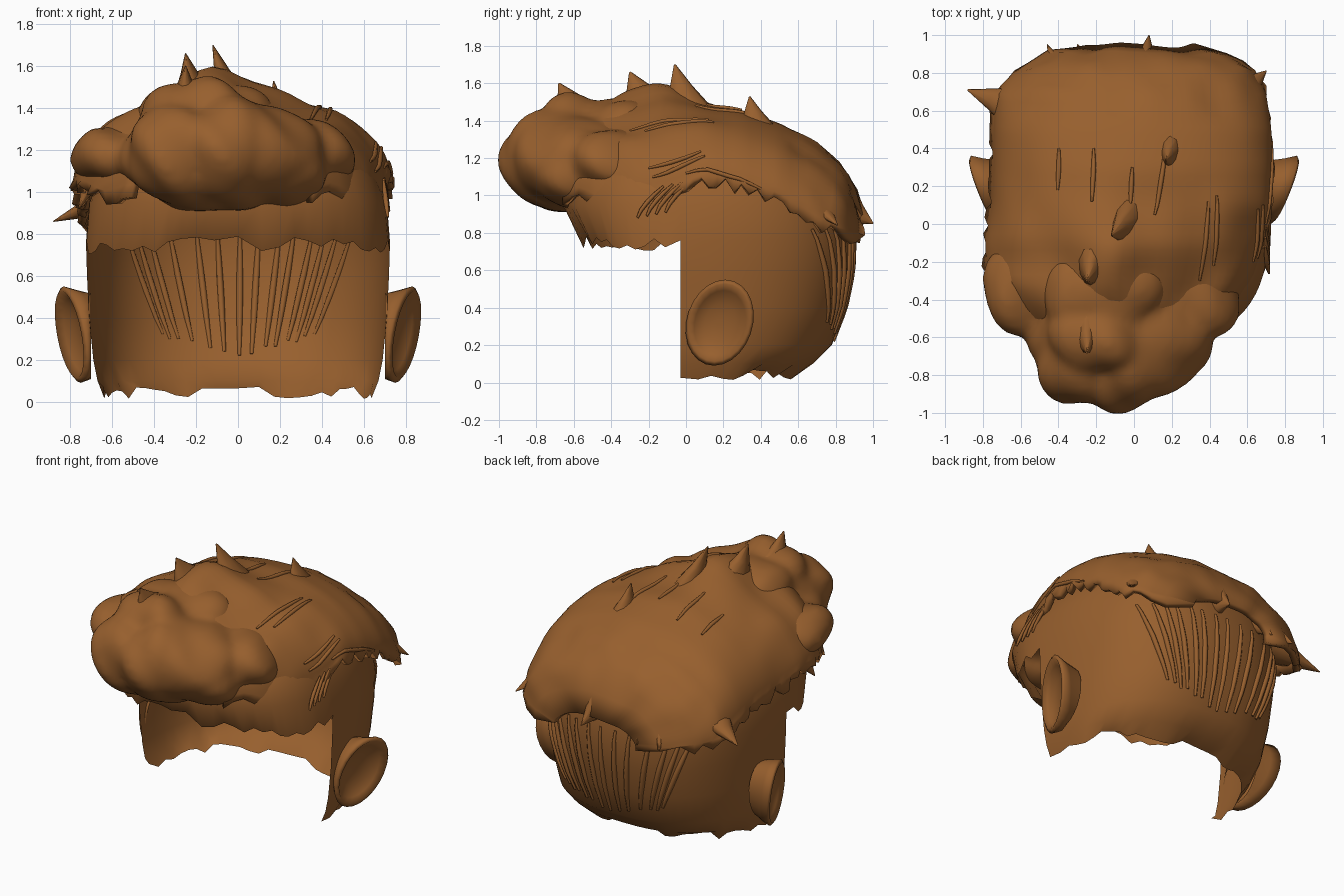
import bpy, bmesh, math, random
from mathutils import Vector, noise

if "Cube" in bpy.data.objects:
    bpy.data.objects.remove(bpy.data.objects["Cube"])

random.seed(4)
mat = bpy.data.materials.new("hair_brown")
mat.diffuse_color = (0.31, 0.115, 0.027, 1)
mat.use_nodes = True
mat.node_tree.nodes["Principled BSDF"].inputs["Base Color"].default_value = mat.diffuse_color


def finish(name, bm):
    bmesh.ops.recalc_face_normals(bm, faces=bm.faces)
    me = bpy.data.meshes.new(name)
    bm.to_mesh(me)
    bm.free()
    for p in me.polygons:
        p.use_smooth = True
    me.materials.append(mat)
    ob = bpy.data.objects.new(name, me)
    bpy.context.collection.objects.link(ob)
    return ob


def lerp_table(table, t):
    if t <= table[0][0]:
        return table[0][1:]
    for a, b in zip(table, table[1:]):
        if t <= b[0]:
            f = (t - a[0]) / (b[0] - a[0])
            return [u + (v - u) * f for u, v in zip(a[1:], b[1:])]
    return table[-1][1:]


def spow(v, e):
    return math.copysign(abs(v) ** e, v)


def bridge(bm, rows, closed=False, keep=lambda r, c: True):
    n = len(rows[0])
    for r in range(len(rows) - 1):
        for c in range(n if closed else n - 1):
            d = (c + 1) % n
            if keep(r, c):
                bm.faces.new((rows[r][c], rows[r][d], rows[r + 1][d], rows[r + 1][c]))


# Scalp: height, half width, front y, back y
SCALP = [(0.03, 0.64, -0.5, 0.58), (0.1, 0.67, -0.5, 0.68), (0.2, 0.69, -0.5, 0.78),
         (0.4, 0.71, -0.5, 0.85), (0.6, 0.72, -0.52, 0.89), (0.76, 0.725, -0.55, 0.9),
         (0.95, 0.71, -0.66, 0.87), (1.1, 0.65, -0.6, 0.8), (1.25, 0.54, -0.5, 0.64),
         (1.36, 0.38, -0.38, 0.44), (1.42, 0.2, -0.22, 0.25)]


def scalp_point(a, z, off=0.0):
    hx, yf, yb = lerp_table(SCALP, z)
    s, c = math.sin(a), math.cos(a)
    depth = yb + 0.03 if s > 0 else -0.03 - yf
    return Vector(((hx + off) * spow(c, 0.8), -0.03 + (depth + off) * spow(s, 0.8), z))


N = 64
bm = bmesh.new()
rows = []
for i, row in enumerate(SCALP):
    ring = []
    for k in range(N):
        a = 2 * math.pi * k / N
        p = scalp_point(a, row[0])
        if i == 0:                                   # ragged nape edge
            p.z += random.uniform(-0.02, 0.045)
        if row[0] == 0.76 and math.sin(a) < -0.01:   # ragged front hairline
            p.z += random.uniform(-0.04, 0.03) - 0.02 * abs(math.cos(a))
        ring.append(bm.verts.new(p))
    rows.append(ring)
bridge(bm, rows, True, lambda r, c: r >= 5 or c < N // 2)
top = bm.verts.new((0, 0, 1.44))
for k in range(N):
    bm.faces.new((rows[-1][k], rows[-1][(k + 1) % N], top))
bmesh.ops.delete(bm, geom=[v for v in bm.verts if not v.link_faces], context='VERTS')
finish("scalp", bm)

# Ear: cupped shell flaring outward to the back, mirrored
bm = bmesh.new()
rows = []
for rad, off in [(0.85, -0.2), (0.92, -0.06), (1.0, 0.0), (0.9, 0.015), (0.75, -0.015), (0.45, -0.045), (0.1, -0.05)]:
    ring = []
    for k in range(24):
        a = 2 * math.pi * k / 24
        u, v = rad * math.cos(a), rad * math.sin(a)
        y = 0.18 + 0.18 * u + 0.03 * v
        z = 0.32 + 0.23 * v
        x = 0.79 + 0.065 * u + 0.04 * v + off
        ring.append(bm.verts.new((max(x, 0.7), y, z)))
    rows.append(ring)
bridge(bm, rows, True)
bm.faces.new(rows[-1])
ear = finish("ears", bm)
ear.modifiers.new("mirror", 'MIRROR')

# Top hair: y, left x, right x, left edge z, right edge z, crown z
HAIR = [(-0.66, -0.5, 0.36, 1.0, 1.0, 1.36), (-0.5, -0.67, 0.52, 1.0, 0.98, 1.41),
        (-0.3, -0.78, 0.63, 1.02, 0.97, 1.47), (-0.1, -0.79, 0.69, 1.0, 1.0, 1.5),
        (0.1, -0.76, 0.72, 0.98, 1.07, 1.48), (0.3, -0.75, 0.73, 0.95, 1.05, 1.45),
        (0.5, -0.75, 0.73, 0.9, 0.98, 1.39), (0.7, -0.74, 0.7, 0.82, 0.85, 1.28),
        (0.82, -0.63, 0.64, 0.8, 0.8, 1.18), (0.9, -0.48, 0.52, 0.79, 0.79, 1.06),
        (0.95, -0.28, 0.32, 0.78, 0.78, 0.9)]


def hair_point(y, a, off=0.0):
    xl, xr, zl, zr, zt = lerp_table(HAIR, y)
    c, s = math.cos(a), math.sin(a)
    ze = zl + (zr - zl) * (c + 1) / 2
    x = (xl + xr) / 2 + ((xr - xl) / 2 + off) * spow(c, 0.95)
    z = ze + (zt - ze + off) * spow(s, 0.98)
    lump = noise.noise(Vector((x, y, z)) * 4.0) * 0.06 * max(0.15, min(1, 0.5 - y))
    ridge = 0.09 * math.exp(-((x + 0.15) / 0.2) ** 2 - ((y + 0.18) / 0.26) ** 2)
    return Vector((x, y, z + lump + ridge))


bm = bmesh.new()
rows = []
for i in range(38):
    y = -0.66 + 1.61 * i / 37
    row = [hair_point(y, math.pi * k / 40) for k in range(41)]
    for e in (0, -1):
        row[e].z += random.uniform(-0.04, 0.03)
        row[e].x *= random.uniform(0.98, 1.03)
    for p in row:                                    # wavy back rim
        if y > 0.6:
            p.y += 0.03 * noise.noise(p * 6)
    rows.append([bm.verts.new(p) for p in row])
bridge(bm, rows)
hair = finish("top_hair", bm)
if sum(p.normal.z for p in hair.data.polygons) < 0:
    hair.data.flip_normals()
sol = hair.modifiers.new("thickness", 'SOLIDIFY')
sol.thickness = 0.04
sol.offset = -1

# Forelock: overlapping lumps fused into one swept mass
LUMPS = [((-0.08, -0.6, 1.18), (0.48, 0.32, 0.27)), ((-0.3, -0.72, 1.18), (0.23, 0.23, 0.24)),
         ((-0.07, -0.73, 1.19), (0.22, 0.24, 0.24)), ((-0.2, -0.6, 1.35), (0.24, 0.2, 0.19)),
         ((0.16, -0.58, 1.12), (0.26, 0.24, 0.2)), ((-0.5, -0.32, 1.17), (0.28, 0.28, 0.16)),
         ((-0.16, -0.36, 1.36), (0.3, 0.26, 0.17)), ((0.29, -0.4, 1.17), (0.26, 0.24, 0.17))]
bm = bmesh.new()
for c, r in LUMPS:
    ret = bmesh.ops.create_icosphere(bm, subdivisions=4, radius=1)
    for v in ret["verts"]:
        p = Vector([c[i] + v.co[i] * r[i] * 1.03 for i in range(3)])
        swirl = noise.noise(Vector((p.x * 6 + p.z * 4, p.y * 3, p.z * 2)))
        v.co = p + v.co.normalized() * 0.06 * swirl
        v.co.z = max(v.co.z, 0.91)
lock = finish("forelock", bm)
rm = lock.modifiers.new("fuse", 'REMESH')
rm.mode = 'VOXEL'
rm.voxel_size = 0.025
rm.use_smooth_shade = True
sm = lock.modifiers.new("soften", 'SMOOTH')
sm.iterations = 8

# Tufts: pointed tips flaring into the hair: base, tip, width
TUFTS = [((-0.25, -0.58, 1.42), (-0.25, -0.68, 1.6), 0.13), ((-0.22, -0.22, 1.48), (-0.25, -0.3, 1.66), 0.13),
         ((-0.04, 0.0, 1.46), (-0.12, -0.06, 1.7), 0.12), ((0.19, 0.37, 1.37), (0.17, 0.34, 1.53), 0.09),
         ((-0.64, 0.62, 0.95), (-0.88, 0.71, 0.86), 0.11), ((-0.4, 0.82, 0.9), (-0.46, 0.95, 0.8), 0.08),
         ((-0.25, 0.84, 0.92), (-0.3, 0.95, 0.8), 0.08), ((0.06, 0.86, 0.93), (0.08, 1.0, 0.85), 0.1),
         ((0.58, 0.7, 0.95), (0.7, 0.81, 0.84), 0.09), ((-0.68, -0.2, 1.1), (-0.76, -0.28, 0.92), 0.1),
         ((-0.12, -0.85, 1.18), (-0.08, -1.0, 1.2), 0.1)]
bm = bmesh.new()
for base, tip, w in TUFTS:
    b, t = Vector(base), Vector(tip)
    d = (t - b).normalized()
    side = d.cross(Vector((1, 0, 0)) if abs(d.x) < 0.6 else Vector((0, 0, 1))).normalized()
    flat = d.cross(side)
    rows = []
    for f, r in [(-0.3, 1.2), (0, 1.05), (0.45, 0.55), (1, 0.04)]:
        rows.append([bm.verts.new(b.lerp(t, f) + (side * math.cos(a) + flat * 0.6 * math.sin(a)) * w * r)
                     for a in [math.pi * k / 5 for k in range(10)]])
    bridge(bm, rows, True)
finish("tufts", bm)


# Loose strands: thin tapering tubes following the surfaces
def strands(name, paths, width):
    cu = bpy.data.curves.new(name, 'CURVE')
    cu.dimensions = '3D'
    cu.bevel_depth = width
    cu.bevel_resolution = 1
    cu.use_fill_caps = True
    for path in paths:
        sp = cu.splines.new('POLY')
        sp.points.add(len(path) - 1)
        for i, (pt, p) in enumerate(zip(sp.points, path)):
            pt.co = (*p, 1)
            pt.radius = 0.5 + 0.5 * math.sin(math.pi * i / (len(path) - 1))
    cu.materials.append(mat)
    bpy.context.collection.objects.link(bpy.data.objects.new(name, cu))


nape = []
for x in (-0.54, -0.49, -0.43, -0.33, -0.2, -0.1, 0.01, 0.1, 0.2, 0.27, 0.36, 0.42, 0.48, 0.55):
    a0 = math.acos(spow(x / 0.73, 1.25))
    a1 = math.acos(spow(x * 0.66 / 0.7, 1.25))
    z1 = 0.2 + 0.18 * abs(x) + random.uniform(0, 0.03)
    nape.append([scalp_point(a0 + (a1 - a0) * j / 9, 0.82 + (z1 - 0.82) * j / 9, 0.002) for j in range(10)])
strands("nape_strands", nape, 0.017)

crown = []
for y0, y1, a0, a1 in [(-0.3, 0.12, 0.95, 1.0), (-0.22, 0.15, 0.85, 0.93), (0.05, 0.4, 1.4, 1.35),
                       (0.1, 0.3, 1.57, 1.57), (0.12, 0.4, 1.83, 1.83), (0.18, 0.4, 2.1, 2.1),
                       (-0.2, 0.08, 0.3, 0.42), (-0.18, 0.1, 0.2, 0.33),
                       (0.0, 0.4, 0.16, 0.05)]:
    crown.append([hair_point(y0 + (y1 - y0) * j / 7, a0 + (a1 - a0) * j / 7, 0.002) for j in range(8)])
strands("crown_strands", crown, 0.013)

temple = []
for k in range(4):
    y = -0.26 + 0.05 * k
    temple.append([Vector((0.715 - 0.02 * j / 4, y + 0.14 * (j / 4) ** 1.4, 0.88 + 0.01 * k + 0.17 * j / 4))
                   for j in range(5)])
strands("temple_strands", temple, 0.013)
